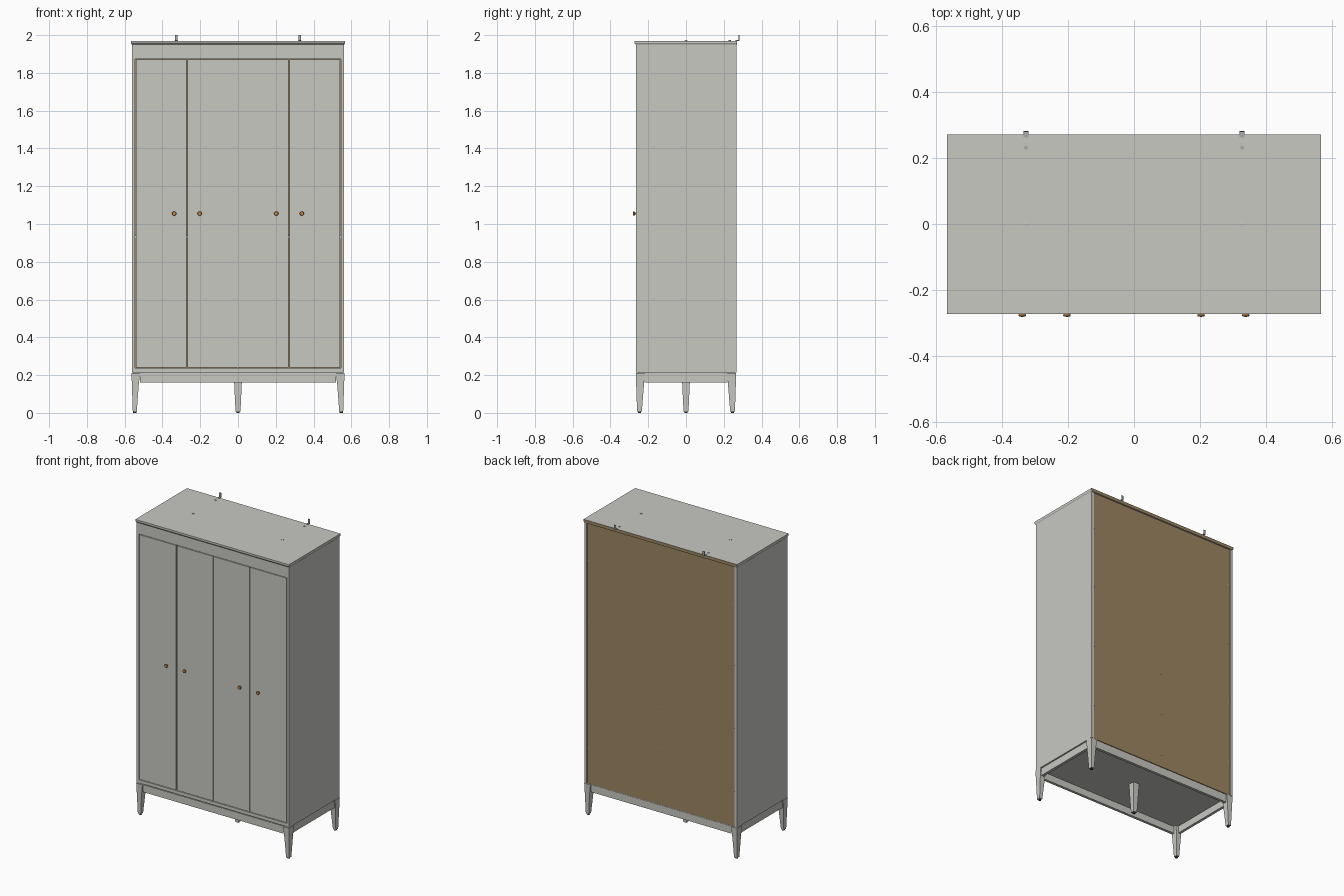
import bpy, bmesh, math
from mathutils import Matrix

cube = bpy.data.objects.get("Cube")
if cube:
    bpy.data.objects.remove(cube, do_unlink=True)


def material(name, rgb):
    m = bpy.data.materials.new(name)
    m.use_nodes = True
    m.diffuse_color = (*rgb, 1)
    m.node_tree.nodes["Principled BSDF"].inputs["Base Color"].default_value = (*rgb, 1)
    return m


GREY = material("warm grey paint", (0.58, 0.58, 0.545))
BROWN = material("brown fibreboard", (0.34, 0.235, 0.125))
COPPER = material("copper knob", (0.55, 0.25, 0.07))
STEEL = material("grey steel", (0.4, 0.4, 0.4))
DARK = material("dark glide", (0.05, 0.05, 0.05))


def finish(name, bm, mat):
    bmesh.ops.recalc_face_normals(bm, faces=bm.faces)
    mesh = bpy.data.meshes.new(name)
    bm.to_mesh(mesh)
    bm.free()
    mesh.materials.append(mat)
    ob = bpy.data.objects.new(name, mesh)
    bpy.context.collection.objects.link(ob)
    return ob


def loft(name, rings, mat):
    """Rectangular sections (x0, x1, y0, y1, z) joined from bottom to top."""
    bm = bmesh.new()
    loops = [[bm.verts.new(p) for p in ((a, c, z), (b, c, z), (b, d, z), (a, d, z))]
             for a, b, c, d, z in rings]
    bm.faces.new(loops[0])
    bm.faces.new(loops[-1])
    for low, high in zip(loops, loops[1:]):
        for i in range(4):
            j = (i + 1) % 4
            bm.faces.new((low[i], low[j], high[j], high[i]))
    return finish(name, bm, mat)


def box(name, x, y, z, mat=GREY):
    return loft(name, [(*x, *y, z[0]), (*x, *y, z[1])], mat)


def turned(name, profile, loc, mat, along_y=False, segments=20):
    """Revolve (radius, height) points; along_y points the axis to the front."""
    bm = bmesh.new()
    vs = [bm.verts.new((r, 0, h)) for r, h in profile]
    edges = [bm.edges.new(p) for p in zip(vs, vs[1:])]
    bmesh.ops.spin(bm, geom=vs + edges, axis=(0, 0, 1), cent=(0, 0, 0),
                   angle=math.tau, steps=segments)
    bmesh.ops.remove_doubles(bm, verts=bm.verts, dist=1e-5)
    if along_y:
        bmesh.ops.rotate(bm, verts=bm.verts, matrix=Matrix.Rotation(math.pi / 2, 3, 'X'))
    bmesh.ops.translate(bm, verts=bm.verts, vec=loc)
    ob = finish(name, bm, mat)
    for p in ob.data.polygons:
        p.use_smooth = True
    bpy.ops.object.select_all(action='DESELECT')
    ob.select_set(True)
    bpy.context.view_layer.objects.active = ob
    bpy.ops.object.shade_smooth_by_angle(angle=math.radians(35))
    return ob


SIDES = (("right", -1), ("left", 1))


def span(s, a, b):
    return tuple(sorted((s * a, s * b)))


# Top board with a chamfered lower edge and a raw back edge
top = loft("top_board", [(-0.561, 0.561, -0.265, 0.271, 1.949),
                         (-0.566, 0.566, -0.273, 0.271, 1.957),
                         (-0.566, 0.566, -0.273, 0.271, 1.97)], GREY)
top.data.materials.append(BROWN)
for f in top.data.polygons:
    if f.normal.y > 0.9:
        f.material_index = 1

# Carcass
for side, s in SIDES:
    box(side + "_side_panel", span(s, 0.545, 0.562), (-0.265, 0.267), (0.213, 1.949))
box("header_rail", (-0.545, 0.545), (-0.262, -0.24), (1.874, 1.949))
box("bottom_board", (-0.545, 0.545), (-0.262, 0.256), (0.215, 0.237))
box("fixed_shelf", (-0.545, 0.545), (-0.235, 0.256), (0.92, 0.938))
box("lower_divider", (-0.009, 0.009), (-0.235, 0.256), (0.237, 0.92))
box("back_panel", (-0.545, 0.545), (0.256, 0.261), (0.215, 1.949), BROWN)

# Four doors with narrow gaps
for side, s in SIDES:
    box(side + "_inner_door", span(s, 0.0012, 0.268), (-0.262, -0.243), (0.241, 1.87))
    box(side + "_outer_door", span(s, 0.273, 0.541), (-0.262, -0.243), (0.241, 1.87))

# Knobs
KNOB = [(0, 0), (0.005, 0), (0.005, 0.007), (0.010, 0.010),
        (0.0115, 0.014), (0.010, 0.018), (0, 0.019)]
for side, s in SIDES:
    for part, x in (("inner", 0.203), ("outer", 0.338)):
        turned(f"{side}_{part}_knob", KNOB, (s * x, -0.262, 1.055), COPPER, True)

# Base frame
for side, s in SIDES:
    box(side + "_base_rail", span(s, 0.538, 0.556), (-0.22, 0.22), (0.16, 0.209))
for end, s in (("front", -1), ("back", 1)):
    box(end + "_base_rail", (-0.52, 0.52), span(s, 0.24, 0.258), (0.16, 0.209))
box("base_packing", (-0.552, 0.552), (-0.254, 0.256), (0.207, 0.216))

# Tapered corner legs and glides
for side, s in SIDES:
    for end, t in (("front", -1), ("back", 1)):
        loft(f"{end}_{side}_leg", [
            (*span(s, 0.536, 0.557), *span(t, 0.234, 0.259), 0.007),
            (*span(s, 0.525, 0.562), *span(t, 0.222, 0.264), 0.155),
            (*span(s, 0.518, 0.564), *span(t, 0.218, 0.266), 0.211)], GREY)
        turned(f"{end}_{side}_glide", [(0, 0), (0.009, 0), (0.009, 0.008), (0, 0.008)],
               (s * 0.546, t * 0.246, 0), DARK)

# Middle support leg
loft("middle_leg", [(-0.013, 0.013, -0.013, 0.013, 0.007),
                    (-0.02, 0.02, -0.02, 0.02, 0.155),
                    (-0.022, 0.022, -0.022, 0.022, 0.215)], GREY)
turned("middle_glide", [(0, 0), (0.009, 0), (0.009, 0.008), (0, 0.008)], (0, 0, 0), DARK)

# Wall brackets and cover caps on the top
for side, s in SIDES:
    x = (s * 0.327 - 0.007, s * 0.327 + 0.007)
    box(side + "_bracket_foot", x, (0.262, 0.282), (1.97, 1.973), STEEL)
    box(side + "_bracket_upright", x, (0.279, 0.282), (1.97, 2.0), STEEL)
    turned(side + "_bracket_screw", [(0.006, 0), (0.006, 0.003), (0, 0.004)],
           (s * 0.327, 0.232, 1.97), STEEL)
    turned(side + "_cover_cap", [(0.009, 0), (0.009, 0.002), (0, 0.003)],
           (s * 0.327, 0, 1.97), GREY)

# Nails in the back panel
NAIL = [(0, -0.0015), (0.004, -0.0015), (0.004, 0.001), (0, 0.001)]
for x, heights in ((-0.535, (0.45, 0.87, 1.29, 1.7)), (0, (0.3, 0.59, 0.87)),
                   (0.535, (0.45, 0.87, 1.29, 1.7))):
    for z in heights:
        turned("back_nail", NAIL, (x, 0.261, z), STEEL, True, 8)
